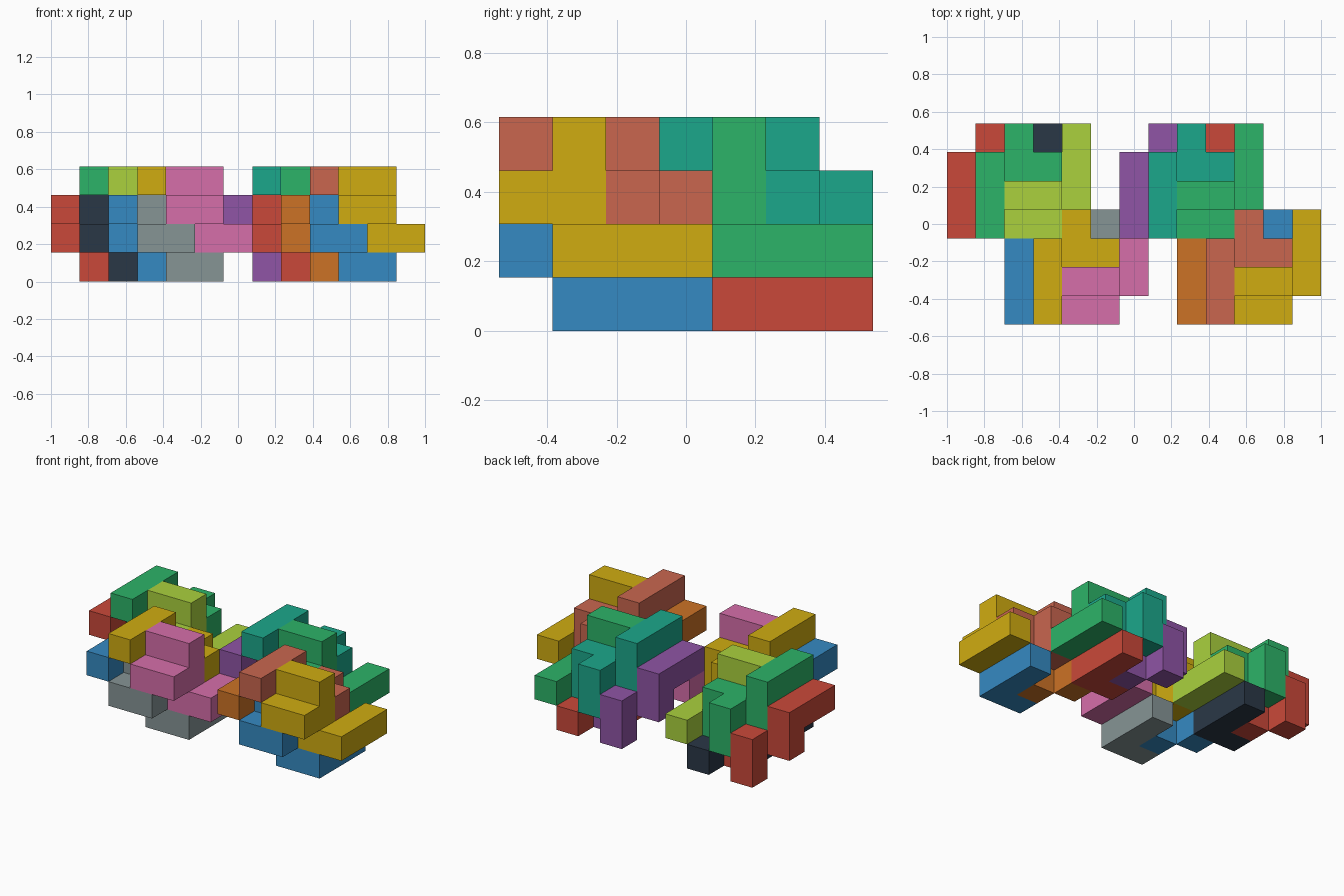
import bpy, bmesh
from mathutils import Vector

if "Cube" in bpy.data.objects:
    bpy.data.objects.remove(bpy.data.objects["Cube"])

U = 2 / 13                               # edge of one unit cell
ORIGIN = Vector((-6.5, -3.5, 0))         # grid corner, in cells

# The same nine-cell piece in its two orientations (cell coordinates)
UPRIGHT = [(6, 1, 1), (6, 2, 1), (6, 3, 1), (5, 1, 1), (5, 1, 2), (5, 1, 3),
           (4, 1, 3), (5, 0, 2), (4, 0, 2)]
LYING = [(3, 0, 3), (3, 1, 3), (3, 2, 3), (3, 2, 2), (4, 2, 2), (5, 2, 2),
         (4, 3, 2), (4, 3, 1), (5, 2, 1)]

COLOURS = {
    "red": "C94A3C", "green": "30B268", "lime": "A9D040", "dark": "2E3A48",
    "blue": "3889C1", "grey": "859394", "yellow": "CFAB18", "pink": "D56EA8",
    "purple": "8E55A4", "teal": "21A68A", "orange": "CB722A", "salmon": "C86650",
}


def material(name):
    mat = bpy.data.materials.get(name)
    if mat is None:
        h = COLOURS[name]
        rgb = [(int(h[i:i + 2], 16) / 255) ** 2.2 for i in (0, 2, 4)]
        mat = bpy.data.materials.new(name)
        mat.diffuse_color = (*rgb, 1)
        mat.use_nodes = True
        mat.node_tree.nodes["Principled BSDF"].inputs["Base Color"].default_value = mat.diffuse_color
    return mat


def piece(name, cells, shift, colour):
    """Outer skin of a group of unit cells, as one closed object."""
    cells = {tuple(c[i] + shift[i] for i in range(3)) for c in cells}
    bm = bmesh.new()
    for c in cells:
        for axis in range(3):
            for side in (-1, 1):
                n = [0, 0, 0]
                n[axis] = side
                if tuple(a + b for a, b in zip(c, n)) in cells:
                    continue
                n = Vector(n)
                u = Vector([int(i == (axis + 1) % 3) for i in range(3)])
                v = n.cross(u)
                mid = ORIGIN + Vector(c) + Vector((.5, .5, .5)) + n / 2
                corners = [(-1, -1), (1, -1), (1, 1), (-1, 1)]
                bm.faces.new([bm.verts.new((mid + u * a / 2 + v * b / 2) * U)
                              for a, b in corners])
    bmesh.ops.remove_doubles(bm, verts=bm.verts, dist=1e-4)
    # merge flat neighbouring cell faces
    bmesh.ops.dissolve_limit(bm, angle_limit=0.01, verts=bm.verts, edges=bm.edges)
    mesh = bpy.data.meshes.new(name)
    bm.to_mesh(mesh)
    bm.free()
    mesh.materials.append(material(colour))
    obj = bpy.data.objects.new(name, mesh)
    bpy.context.collection.objects.link(obj)


# Four stacked positions of each orientation, repeated for the left and right cluster
SHIFTS = [("front_upper", (0, 0, 0)), ("front_lower", (-1, 0, -1)),
          ("back_upper", (-2, 3, 0)), ("back_lower", (-3, 3, -1))]
CLUSTERS = [
    ("left", 0, ["pink", "grey", "lime", "dark"], ["yellow", "blue", "green", "red"]),
    ("right", 6, ["yellow", "blue", "green", "red"], ["salmon", "orange", "teal", "purple"]),
]
for cluster, dx, upright_cols, lying_cols in CLUSTERS:
    for (place, (x, y, z)), cu, cl in zip(SHIFTS, upright_cols, lying_cols):
        piece(f"{cluster}_{place}_upright_piece", UPRIGHT, (x + dx, y, z), cu)
        piece(f"{cluster}_{place}_lying_piece", LYING, (x + dx, y, z), cl)
